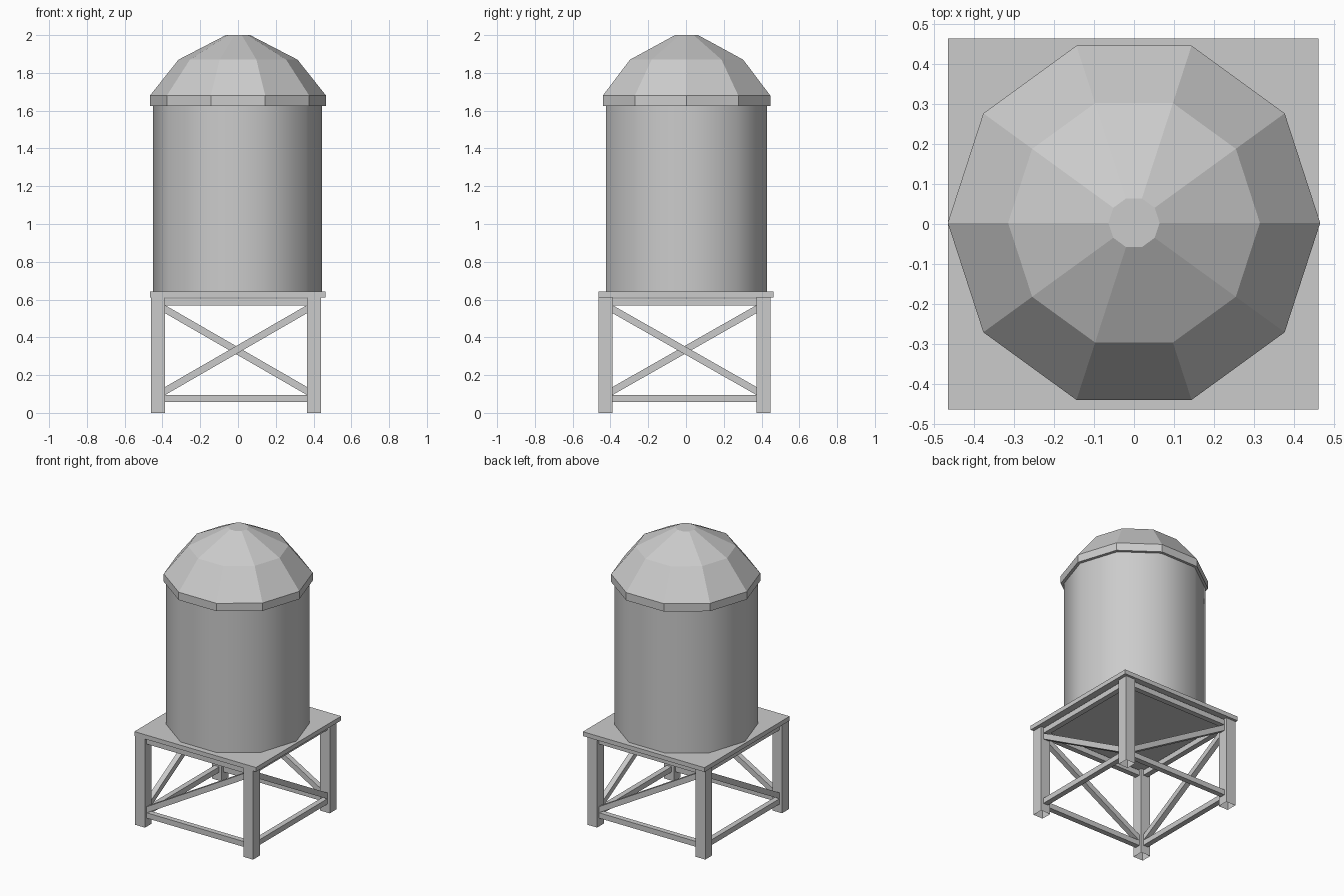
import bpy
import bmesh
import math
from mathutils import Vector

default = bpy.data.objects.get("Cube")
if default:
    bpy.data.objects.remove(default)

# One grey metal for the whole tower
GREY = (0.6, 0.6, 0.6, 1)
metal = bpy.data.materials.new("grey metal")
metal.use_nodes = True
metal.diffuse_color = GREY
metal.node_tree.nodes["Principled BSDF"].inputs["Base Color"].default_value = GREY


def finish(name, bm):
    bmesh.ops.recalc_face_normals(bm, faces=bm.faces)
    mesh = bpy.data.meshes.new(name)
    bm.to_mesh(mesh)
    bm.free()
    mesh.materials.append(metal)
    obj = bpy.data.objects.new(name, mesh)
    bpy.context.collection.objects.link(obj)
    return obj


def box(name, low, high, open_bottom=False):
    bm = bmesh.new()
    bmesh.ops.create_cube(bm, size=1)
    low, high = Vector(low), Vector(high)
    bmesh.ops.scale(bm, vec=high - low, verts=bm.verts)
    bmesh.ops.translate(bm, vec=(low + high) / 2, verts=bm.verts)
    obj_faces = [f for f in bm.faces if f.calc_center_median().z < low.z + 0.001]
    if open_bottom:
        bmesh.ops.delete(bm, geom=obj_faces, context='FACES_ONLY')
    return finish(name, bm)


def lathe(name, profile, centre, sides=10):
    """Stack rings of (radius, height) and cap both ends."""
    bm = bmesh.new()
    rings = []
    for radius, z in profile:
        angles = [math.tau * i / sides for i in range(sides)]
        rings.append([bm.verts.new((centre[0] + radius * math.cos(a),
                                    centre[1] + radius * math.sin(a), z)) for a in angles])
    for a, b in zip(rings, rings[1:]):
        for i in range(sides):
            j = (i + 1) % sides
            bm.faces.new((a[i], a[j], b[j], b[i]))
    bm.faces.new(rings[0])
    bm.faces.new(rings[-1])
    return finish(name, bm)


def beam(name, start, end):
    """Bar with upright cut ends between two points."""
    start, end = Vector(start), Vector(end)
    run = end - start
    flat = Vector((run.x, run.y, 0))
    side = flat.normalized().cross(Vector((0, 0, 1))) * BAR / 2
    up = Vector((0, 0, BAR / 2 * run.length / flat.length))
    bm = bmesh.new()
    ends = [[bm.verts.new(p + s * side + u * up) for s, u in ((-1, -1), (1, -1), (1, 1), (-1, 1))]
            for p in (start, end)]
    for i in range(4):
        j = (i + 1) % 4
        bm.faces.new((ends[0][i], ends[0][j], ends[1][j], ends[1][i]))
    for ring in ends:
        bm.faces.new(ring)
    finish(name, bm)


BAR = 0.037
LEG = 0.037  # half width of a leg
DECK = 0.612

# Tank, roof and platform
tank = lathe("tank", [(0.448, 0.64), (0.448, 1.64)], (-0.003, 0.002))
lathe("roof", [(0.466, 1.626), (0.466, 1.68), (0.315, 1.87), (0.064, 2.0)], (0, 0.003))
box("platform", (-0.466, -0.464, DECK), (0.462, 0.464, 0.642))

# Legs in order around the base
corners = [(-0.423, -0.426), (0.402, -0.426), (0.402, 0.41), (-0.423, 0.41)]
names = ["front_right", "front_left", "back_left", "back_right"]
for name, (x, y) in zip(names, corners):
    box(name + "_leg", (x - LEG, y - LEG, 0), (x + LEG, y + LEG, DECK), open_bottom=True)

# Rails and one diagonal brace per side; braces meet high and low in turn
for i, name in enumerate(["front", "left", "back", "right"]):
    a = Vector((*corners[i], 0))
    b = Vector((*corners[(i + 1) % 4], 0))
    inset = (b - a).normalized() * LEG
    a, b = a + inset, b - inset
    for label, z in (("lower", 0.077), ("upper", 0.588)):
        beam(f"{name}_{label}_rail", a + Vector((0, 0, z)), b + Vector((0, 0, z)))
    low, high = (a, b) if i % 2 == 0 else (b, a)
    beam(f"{name}_brace", low + Vector((0, 0, 0.116)), high + Vector((0, 0, 0.549)))

# Only the tank wall is smooth
bpy.ops.object.select_all(action='DESELECT')
tank.select_set(True)
bpy.context.view_layer.objects.active = tank
bpy.ops.object.shade_smooth_by_angle(angle=math.radians(50))
